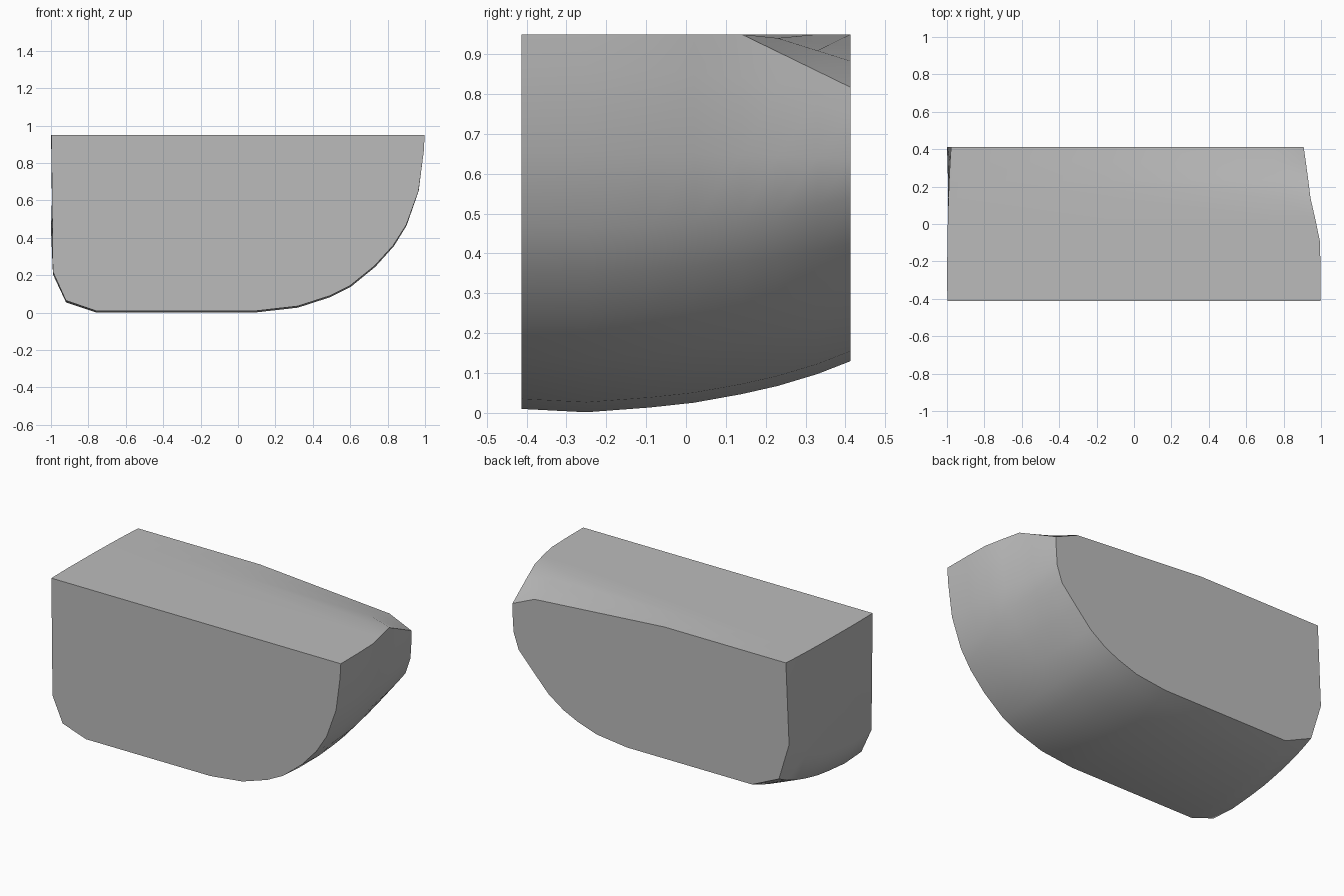
import bpy
import bmesh
from math import radians

cube = bpy.data.objects.get("Cube")
if cube:
    bpy.data.objects.remove(cube, do_unlink=True)

# Matching outline points (x, z): front outline, back outline
front = [(-.998, .95), (-.99, .22), (-.92, .065), (-.76, .01), (.1, .01),
         (.32, .035), (.49, .09), (.6, .145), (.73, .25), (.83, .36),
         (.9, .47), (.965, .65), (.993, .86), (.998, .95), (.75, .95), (-.14, .95)]
back = [(-.978, .95), (-1, .445), (-.93, .214), (-.745, .13), (.12, .13),
        (.326, .155), (.46, .2), (.555, .245), (.658, .317), (.76, .425),
        (.865, .539), (.9, .64), (.907, .75), (.907, .817), (.755, .883), (-.14, .95)]

# Cross-sections: depth, blend of the rounded end, blend of the belly
sections = [(-.413, 0, 0), (-.25, 0, -.07), (-.09, .05, .03), (.02, .3, .13),
            (.14, .6, .31), (.23, .72, .48), (.33, .87, .73), (.413, 1, 1)]


def lerp(a, b, t):
    return a + (b - a) * t


def ramp(value, start, end):
    return min(1, max(0, (value - start) / (end - start)))


def section_ring(bm, y, end_t, belly_t):
    ring = []
    for i, ((fx, fz), (bx, bz)) in enumerate(zip(front, back)):
        upper = ramp(fz, .2, .8) if fx > 0 else 0
        x = lerp(fx, bx, lerp(belly_t, end_t, upper))
        # the top corner is chamfered only towards the back
        tz = belly_t
        if i == 13:
            tz = ramp(y, .14, .413)
        elif i == 14:
            tz = ramp(y, .2, .413)
        elif i == 12:
            tz = lerp(belly_t, ramp(y, .14, .413), .5)
        ring.append(bm.verts.new((x, y, lerp(fz, bz, tz))))
    return ring


# Lofted body with flat front and back caps
bm = bmesh.new()
rings = [section_ring(bm, *s) for s in sections]
count = len(front)
for a, b in zip(rings, rings[1:]):
    for i in range(count):
        j = (i + 1) % count
        bm.faces.new((a[i], a[j], b[j], b[i]))
bm.faces.new(rings[0])
bm.faces.new(rings[-1])
bmesh.ops.recalc_face_normals(bm, faces=bm.faces)
mesh = bpy.data.meshes.new("rounded_body")
bm.to_mesh(mesh)
bm.free()
body = bpy.data.objects.new("rounded_body", mesh)
bpy.context.collection.objects.link(body)

# Plain grey
grey = bpy.data.materials.new("light_grey")
grey.use_nodes = True
colour = (.5, .5, .5, 1)
grey.diffuse_color = colour
grey.node_tree.nodes["Principled BSDF"].inputs["Base Color"].default_value = colour
mesh.materials.append(grey)

bpy.ops.object.select_all(action="DESELECT")
body.select_set(True)
bpy.context.view_layer.objects.active = body
bpy.ops.object.shade_smooth_by_angle(angle=radians(48))
